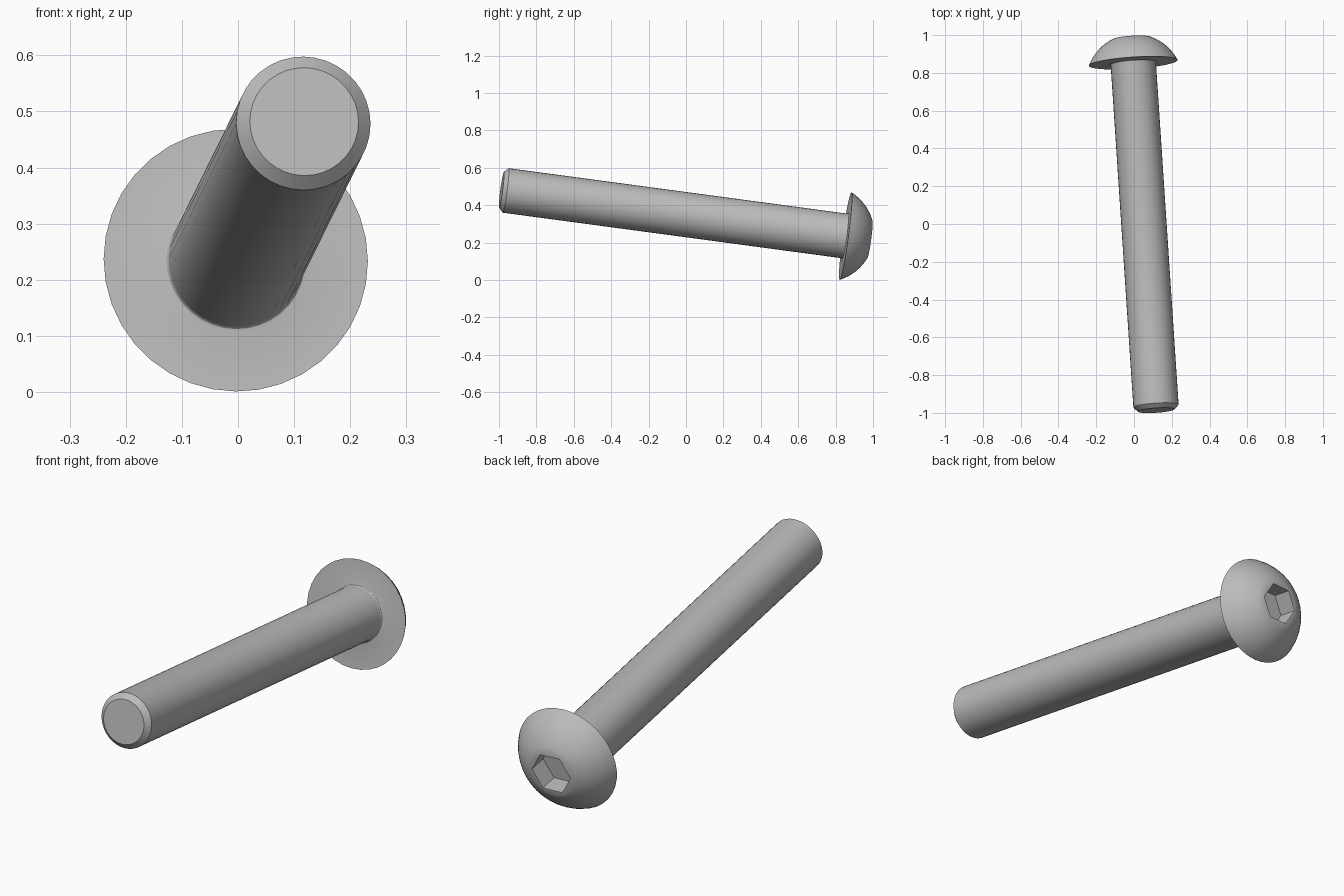
import bpy, bmesh, math
from mathutils import Matrix, Vector

SEGMENTS = 36
SHAFT_R, HEAD_R, CROWN_R = 0.12, 0.236, 0.1
LENGTH, HEAD_H, CHAMFER = 1.86, 0.132, 0.023
SOCKET_R, SOCKET_DEPTH = 0.092, 0.088

if "Cube" in bpy.data.objects:
    bpy.data.objects.remove(bpy.data.objects["Cube"])

steel = bpy.data.materials.new("steel_grey")
steel.use_nodes = True
colour = (0.5, 0.5, 0.5, 1)
steel.diffuse_color = colour
steel.node_tree.nodes["Principled BSDF"].inputs["Base Color"].default_value = colour

# Tilted bolt frame: local z runs from the shaft tip towards the head
seat = Vector((-0.004, 0.853, 0.235))
tip = Vector((0.118, -0.987, 0.482))
axis = (seat - tip).normalized()
side = Vector((1, 0, 0))
side = (side - axis * side.dot(axis)).normalized()
frame = Matrix.Translation(seat) @ Matrix((side, axis.cross(side), axis)).transposed().to_4x4()


def add_object(name, bm):
    bmesh.ops.recalc_face_normals(bm, faces=bm.faces)
    mesh = bpy.data.meshes.new(name)
    bm.to_mesh(mesh)
    bm.free()
    mesh.materials.append(steel)
    obj = bpy.data.objects.new(name, mesh)
    obj.matrix_world = frame
    bpy.context.collection.objects.link(obj)
    return obj


def lathe(name, profile):
    """Revolve (radius, height) points around local z and cap both ends."""
    bm = bmesh.new()
    rings = []
    for r, h in profile:
        angles = [2 * math.pi * i / SEGMENTS for i in range(SEGMENTS)]
        rings.append([bm.verts.new((r * math.cos(a), r * math.sin(a), h)) for a in angles])
    for low, high in zip(rings, rings[1:]):
        for i in range(SEGMENTS):
            j = (i + 1) % SEGMENTS
            bm.faces.new((low[i], low[j], high[j], high[i]))
    bm.faces.new(rings[0])
    bm.faces.new(rings[-1])
    return add_object(name, bm)


# Whole bolt: chamfered tip, shaft, small fillet, flat underside, domed head
centre = (CROWN_R**2 + HEAD_H**2 - HEAD_R**2) / (2 * HEAD_H)
dome_r = math.hypot(HEAD_R, centre)
start = math.atan2(-centre, HEAD_R)
end = math.atan2(HEAD_H - centre, CROWN_R)
profile = [(SHAFT_R - CHAMFER, -LENGTH), (SHAFT_R, -LENGTH + CHAMFER)]
fillet = 0.008
for i in range(4):
    a = math.pi / 2 * i / 3
    profile.append((SHAFT_R + fillet * (1 - math.cos(a)), fillet * (math.sin(a) - 1)))
for i in range(9):
    a = start + (end - start) * i / 8
    profile.append((dome_r * math.cos(a), centre + dome_r * math.sin(a)))
bolt = lathe("button_head_bolt", profile)

# Hexagonal drive socket cut into the crown
bm = bmesh.new()
bmesh.ops.create_cone(bm, cap_ends=True, segments=6, radius1=SOCKET_R, radius2=SOCKET_R,
                      depth=2 * SOCKET_DEPTH,
                      matrix=Matrix.Translation((0, 0, HEAD_H)) @ Matrix.Rotation(math.pi / 2, 4, "Z"))
# Put two opposite corners on the sideways axis
corner = max(bm.verts, key=lambda v: v.co.x).co
bmesh.ops.rotate(bm, verts=bm.verts, cent=(0, 0, 0),
                 matrix=Matrix.Rotation(-math.atan2(corner.y, corner.x), 3, "Z"))
cutter = add_object("socket_cutter", bm)
cutter.hide_render = True
cut = bolt.modifiers.new("hex_socket", "BOOLEAN")
cut.operation = "DIFFERENCE"
cut.solver = "EXACT"
cut.object = cutter

bpy.ops.object.select_all(action="DESELECT")
bolt.select_set(True)
bpy.context.view_layer.objects.active = bolt
bpy.ops.object.modifier_apply(modifier=cut.name)
bpy.data.objects.remove(cutter)
bpy.ops.object.shade_smooth_by_angle(angle=math.radians(30))
